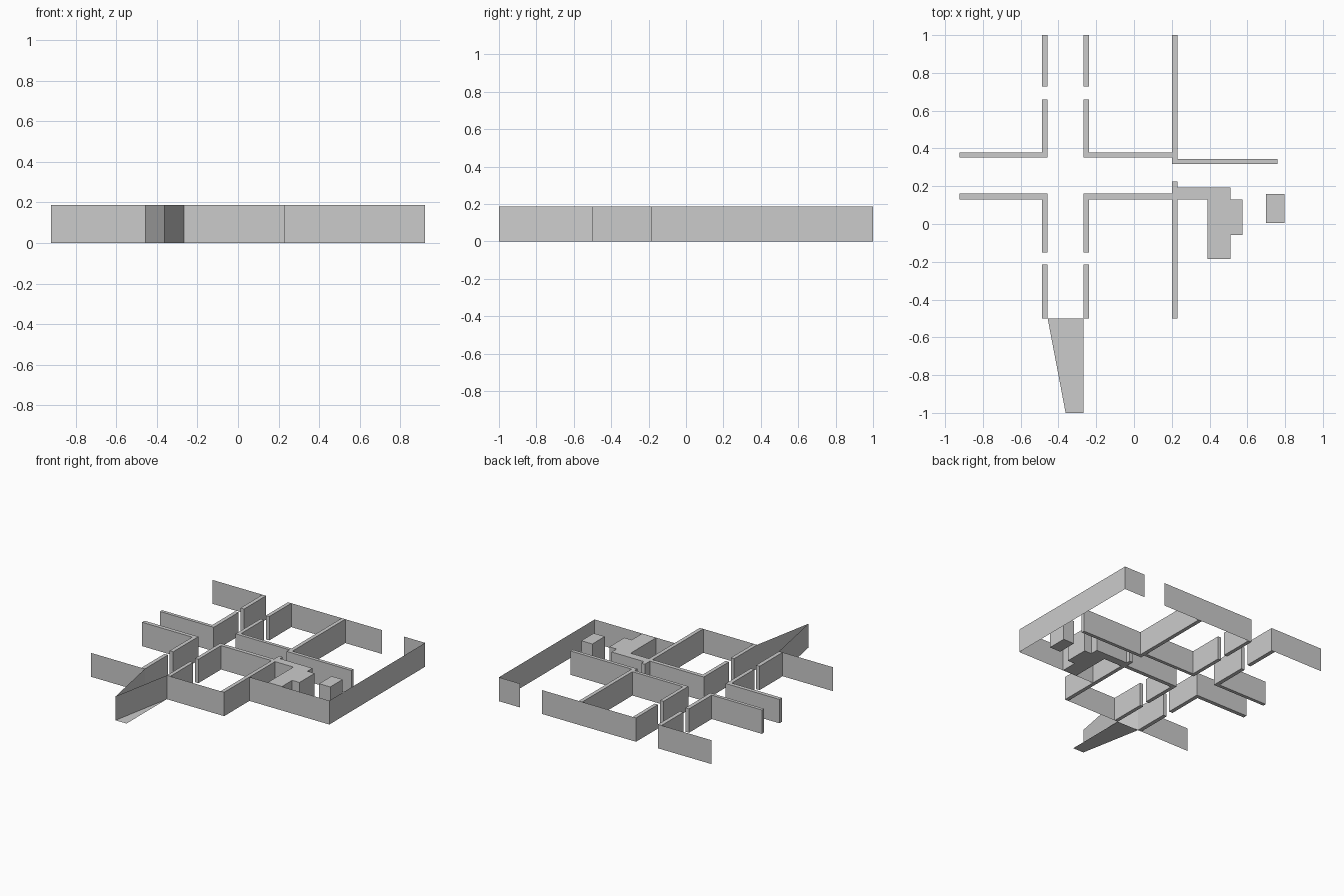
import bpy
import bmesh

if "Cube" in bpy.data.objects:
    bpy.data.objects.remove(bpy.data.objects["Cube"])

H = 0.187            # wall height
LEFT, RIGHT = -0.923, 0.923
FRONT, BACK = -0.5, 1.0
STEP_Y = -0.187      # front wall of the right-hand wing
A0, A1 = -0.488, -0.457   # left hall wall
B0, B1 = -0.267, -0.238   # right hall wall
C0, C1 = 0.20, 0.23       # cross wall


def finish(name, bm):
    mesh = bpy.data.meshes.new(name)
    bm.to_mesh(mesh)
    bm.free()
    obj = bpy.data.objects.new(name, mesh)
    bpy.context.collection.objects.link(obj)
    return obj


def solid(name, pts):
    """Closed footprint extruded to wall height."""
    bm = bmesh.new()
    face = bm.faces.new([bm.verts.new((x, y, 0)) for x, y in pts])
    res = bmesh.ops.extrude_face_region(bm, geom=[face], use_keep_orig=True)
    top = [g for g in res["geom"] if isinstance(g, bmesh.types.BMVert)]
    bmesh.ops.translate(bm, verts=top, vec=(0, 0, H))
    bmesh.ops.recalc_face_normals(bm, faces=bm.faces[:])
    return finish(name, bm)


def box(name, x0, x1, y0, y1):
    return solid(name, [(x0, y0), (x1, y0), (x1, y1), (x0, y1)])


def sheet(name, pts):
    """Open path raised into an outer wall without thickness."""
    bm = bmesh.new()
    low = [bm.verts.new((x, y, 0)) for x, y in pts]
    high = [bm.verts.new((x, y, H)) for x, y in pts]
    for i in range(len(pts) - 1):
        bm.faces.new((low[i], low[i + 1], high[i + 1], high[i]))
    return finish(name, bm)


# Hall wall stubs beyond the doorways
for side, x0, x1 in (("left", A0, A1), ("right", B0, B1)):
    box(side + "_hall_wall_back", x0, x1, 0.727, BACK)
    box(side + "_hall_wall_front", x0, x1, FRONT, -0.215)

# L-shaped corner walls around the hall crossing
for end, tip, near, far in (("back", 0.66, 0.352, 0.378),
                            ("front", -0.15, 0.161, 0.13)):
    solid("left_corner_wall_" + end,
          [(LEFT, near), (A1, near), (A1, tip), (A0, tip), (A0, far), (LEFT, far)])
    solid("right_corner_wall_" + end,
          [(C0, near), (B0, near), (B0, tip), (B1, tip), (B1, far), (C0, far)])

# Cross walls and the wall of the back right room
solid("cross_wall_back", [(C0, 0.318), (0.76, 0.318), (0.76, 0.345),
                          (C1, 0.345), (C1, BACK), (C0, BACK)])
box("cross_wall_front", C0, C1, FRONT, 0.225)

# Solid core and pillar
solid("service_core", [(C1, 0.13), (0.389, 0.13), (0.389, -0.185), (0.511, -0.185),
                       (0.511, -0.058), (0.574, -0.058), (0.574, 0.13),
                       (0.511, 0.13), (0.511, 0.192), (C1, 0.192)])
box("pillar", 0.70, 0.796, 0.006, 0.16)

# Thin outer walls
sheet("outer_wall_front_left", [(LEFT, FRONT), (A0, FRONT)])
sheet("outer_wall_front", [(B1, FRONT), (C0, FRONT)])
sheet("outer_wall_right", [(C1, STEP_Y), (RIGHT, STEP_Y), (RIGHT, BACK), (0.74, BACK)])
sheet("outer_wall_back", [(0.55, BACK), (C1, BACK)])
sheet("outer_wall_back_middle", [(C0, BACK), (B1, BACK)])
sheet("outer_wall_back_left", [(A0, BACK), (LEFT, BACK)])

# Pointed porch at the front of the hall, with its floor
sheet("porch_walls", [(A1, FRONT), (-0.362, -1), (B0, FRONT)])
bm = bmesh.new()
bm.faces.new([bm.verts.new((x, y, 0)) for x, y in
              ((A1, FRONT), (-0.362, -1), (B0, -1), (B0, FRONT))])
finish("porch_floor", bm)
